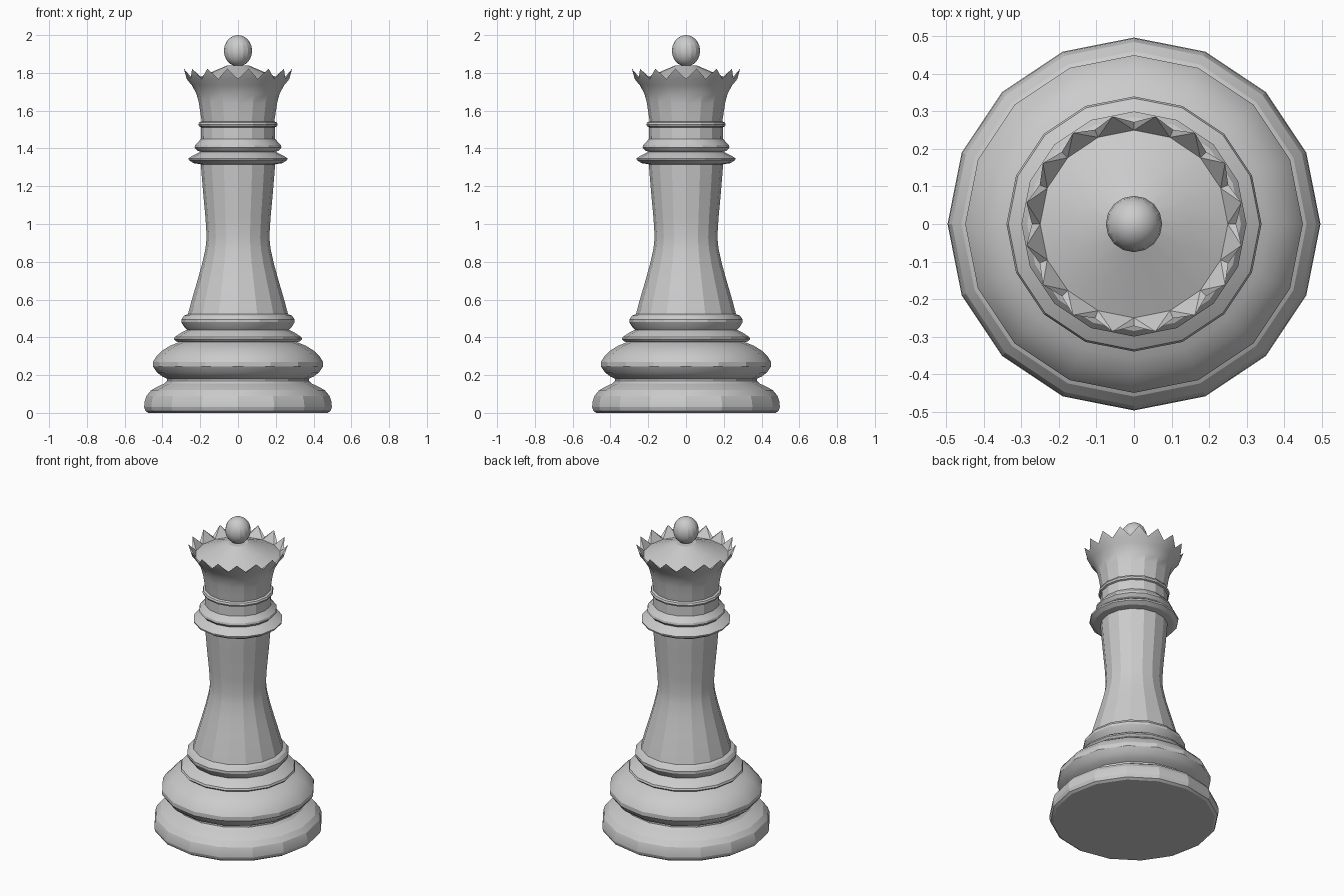
import bpy, bmesh, math

if "Cube" in bpy.data.objects:
    bpy.data.objects.remove(bpy.data.objects["Cube"])

N = 16
grey = bpy.data.materials.new("grey")
grey.diffuse_color = (0.6, 0.6, 0.6, 1)
grey.use_nodes = True
grey.node_tree.nodes["Principled BSDF"].inputs["Base Color"].default_value = grey.diffuse_color


def finish(name, bm):
    bmesh.ops.remove_doubles(bm, verts=bm.verts, dist=1e-5)
    bmesh.ops.recalc_face_normals(bm, faces=bm.faces)
    me = bpy.data.meshes.new(name)
    bm.to_mesh(me)
    bm.free()
    me.materials.append(grey)
    ob = bpy.data.objects.new(name, me)
    bpy.context.collection.objects.link(ob)
    bpy.ops.object.select_all(action='DESELECT')
    ob.select_set(True)
    bpy.context.view_layer.objects.active = ob
    bpy.ops.object.shade_smooth_by_angle(angle=math.radians(20))
    return ob


def ring(bm, r, z):
    return [bm.verts.new((r * math.cos(2 * math.pi * i / N),
                          r * math.sin(2 * math.pi * i / N), z)) for i in range(N)]


def lathe(bm, profile, close_bottom=False, close_top=False):
    rings = [ring(bm, r, z) for r, z in profile]
    for a, b in zip(rings, rings[1:]):
        for i in range(N):
            j = (i + 1) % N
            bm.faces.new((a[i], a[j], b[j], b[i]))
    if close_bottom:
        bm.faces.new(rings[0][::-1])
    if close_top:
        bm.faces.new(rings[-1])
    return rings


def turned(name, profile):
    bm = bmesh.new()
    lathe(bm, profile, True, True)
    finish(name, bm)


# Stepped base with two rounded mouldings and a groove
turned("base", [
    (0.475, 0), (0.49, 0.01), (0.497, 0.03), (0.495, 0.06), (0.485, 0.09),
    (0.46, 0.12), (0.42, 0.142), (0.39, 0.155), (0.375, 0.17), (0.375, 0.18),
    (0.40, 0.192), (0.43, 0.215), (0.45, 0.245), (0.45, 0.27), (0.435, 0.295),
    (0.40, 0.33), (0.36, 0.355), (0.31, 0.375)])

# Two small rings above the base
turned("lower_ring", [(0.30, 0.37), (0.33, 0.38), (0.34, 0.39), (0.335, 0.402),
                      (0.30, 0.425), (0.275, 0.438)])
turned("stem_foot", [(0.265, 0.435), (0.285, 0.455), (0.30, 0.48), (0.30, 0.495),
                     (0.285, 0.515), (0.26, 0.525)])

# Tapered stem
turned("stem", [(0.268, 0.51), (0.25, 0.58), (0.215, 0.70), (0.19, 0.79),
                (0.172, 0.87), (0.166, 0.93), (0.172, 1.03), (0.185, 1.17),
                (0.198, 1.33)])

# Collar rings
turned("collar", [(0.19, 1.315), (0.235, 1.322), (0.26, 1.338), (0.262, 1.348),
                  (0.24, 1.362), (0.20, 1.382)])
turned("collar_ring", [(0.19, 1.38), (0.215, 1.388), (0.23, 1.405), (0.227, 1.418),
                       (0.21, 1.435), (0.195, 1.452)])
turned("neck", [(0.197, 1.43), (0.195, 1.53)])
turned("neck_ring", [(0.19, 1.51), (0.205, 1.516), (0.21, 1.527), (0.205, 1.538),
                     (0.19, 1.544)])

# Flared crown with sixteen points, and a shallow cone inside
bm = bmesh.new()
outer = lathe(bm, [(0.19, 1.53), (0.198, 1.58), (0.207, 1.64), (0.22, 1.69),
                   (0.245, 1.735), (0.272, 1.768)], close_bottom=True)[-1]
inner = lathe(bm, [(0.25, 1.758), (0.15, 1.80), (0.06, 1.838)], close_top=True)[0]
for i in range(N):
    j = (i + 1) % N
    a = 2 * math.pi * (i + 0.5) / N
    tip = bm.verts.new((0.292 * math.cos(a), 0.292 * math.sin(a), 1.822))
    bm.faces.new((outer[i], outer[j], tip))
    bm.faces.new((inner[j], inner[i], tip))
    bm.faces.new((inner[i], outer[i], tip))
    bm.faces.new((outer[j], inner[j], tip))
finish("crown", bm)

# Finial ball
bm = bmesh.new()
bmesh.ops.create_uvsphere(bm, u_segments=16, v_segments=10, radius=1)
for v in bm.verts:
    v.co = (v.co.x * 0.075, v.co.y * 0.075, 1.917 + v.co.z * 0.083)
finish("finial_ball", bm)
